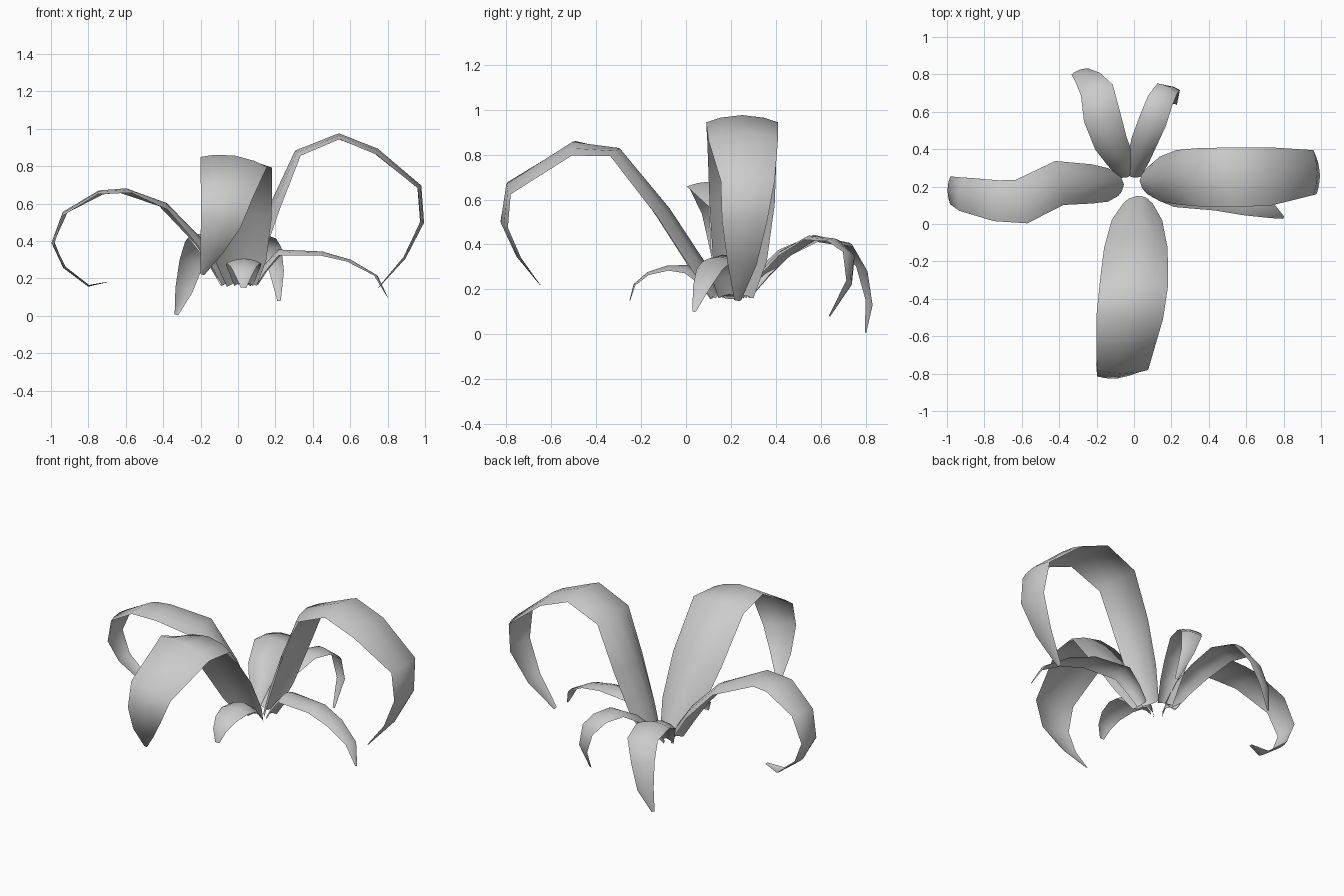
import bpy, bmesh
from mathutils import Vector

FOLD = (0.3, 0.26, 0.2, 0.13)  # blades are more folded near the root


def leaf(name, side, stations, arch=0.1):
    """Arched blade: stations are (x, y, z, width); side is the width direction."""
    pts = [Vector(s[:3]) for s in stations]
    bm = bmesh.new()
    rows = []
    for i, p in enumerate(pts):
        t = (pts[min(i + 1, len(pts) - 1)] - pts[max(i - 1, 0)]).normalized()
        s = Vector(side)
        s = (s - t * s.dot(t)).normalized()
        n = t.cross(s)
        w = stations[i][3]
        bend = FOLD[i] if i < len(FOLD) else arch
        row = []
        for k in (-1, -0.6, 0, 0.6, 1):
            row.append(bm.verts.new(p + s * (k * w / 2) + n * bend * w * (0.5 - k * k)))
        rows.append(row)
    for a, b in zip(rows, rows[1:]):
        for k in range(4):
            bm.faces.new((a[k], a[k + 1], b[k + 1], b[k]))
    bmesh.ops.recalc_face_normals(bm, faces=bm.faces)
    mesh = bpy.data.meshes.new(name)
    bm.to_mesh(mesh)
    bm.free()
    for f in mesh.polygons:
        f.use_smooth = True
    bpy.context.collection.objects.link(bpy.data.objects.new(name, mesh))


# Large leaf arching to the front
leaf("front_leaf", (1, 0.08, -0.1), [
    (0.02, 0.13, 0.17, 0.16), (0.015, 0.05, 0.31, 0.27), (0.01, -0.10, 0.54, 0.34),
    (0.0, -0.31, 0.81, 0.365), (-0.02, -0.50, 0.84, 0.36), (-0.06, -0.79, 0.66, 0.28),
    (-0.09, -0.815, 0.50, 0.22), (-0.14, -0.75, 0.35, 0.13), (-0.19, -0.65, 0.22, 0.02)])

# Large leaf arching to the right
leaf("right_leaf", (0, 1, 0), [
    (0.05, 0.23, 0.17, 0.14), (0.11, 0.24, 0.34, 0.24), (0.20, 0.25, 0.59, 0.29),
    (0.32, 0.25, 0.87, 0.31), (0.54, 0.25, 0.96, 0.32), (0.74, 0.255, 0.88, 0.31),
    (0.97, 0.275, 0.69, 0.24), (0.985, 0.26, 0.50, 0.20), (0.89, 0.25, 0.31, 0.13),
    (0.75, 0.23, 0.15, 0.03)])

# Leaf curling over to the left
leaf("left_leaf", (0, -1, 0.05), [
    (-0.07, 0.21, 0.17, 0.12), (-0.12, 0.21, 0.27, 0.18), (-0.21, 0.215, 0.40, 0.21),
    (-0.39, 0.22, 0.59, 0.24), (-0.60, 0.12, 0.67, 0.24), (-0.74, 0.125, 0.66, 0.22),
    (-0.93, 0.16, 0.55, 0.18), (-0.99, 0.18, 0.39, 0.15), (-0.93, 0.19, 0.26, 0.12),
    (-0.80, 0.20, 0.16, 0.08), (-0.70, 0.20, 0.18, 0.02)])

# Two medium leaves drooping to the back
leaf("back_left_leaf", (-1, -0.3, 0), [
    (-0.04, 0.26, 0.17, 0.10), (-0.07, 0.33, 0.27, 0.15), (-0.12, 0.42, 0.36, 0.18),
    (-0.17, 0.57, 0.43, 0.20), (-0.20, 0.72, 0.40, 0.18), (-0.25, 0.79, 0.29, 0.14),
    (-0.29, 0.82, 0.14, 0.10), (-0.33, 0.80, 0.005, 0.02)])
leaf("back_right_leaf", (-1, 0.4, 0), [
    (-0.01, 0.26, 0.17, 0.09), (0.02, 0.34, 0.27, 0.12), (0.05, 0.43, 0.36, 0.14),
    (0.10, 0.55, 0.43, 0.15), (0.14, 0.66, 0.42, 0.14), (0.18, 0.73, 0.36, 0.12),
    (0.21, 0.73, 0.23, 0.08), (0.22, 0.64, 0.08, 0.02)])

# Low narrow leaf to the right
leaf("low_right_leaf", (0.1, 1, 0.05), [
    (0.09, 0.19, 0.17, 0.09), (0.14, 0.18, 0.25, 0.12), (0.22, 0.165, 0.34, 0.15),
    (0.45, 0.14, 0.335, 0.14), (0.60, 0.105, 0.295, 0.12), (0.74, 0.07, 0.215, 0.08),
    (0.80, 0.035, 0.10, 0.015)])

# Small front leaf
leaf("small_front_leaf", (1, 0, 0), [
    (0.03, 0.14, 0.17, 0.10), (0.03, 0.07, 0.24, 0.15), (0.03, 0.0, 0.29, 0.19),
    (0.03, -0.08, 0.295, 0.18), (0.03, -0.17, 0.27, 0.14), (0.03, -0.23, 0.22, 0.09),
    (0.03, -0.25, 0.15, 0.03)])
